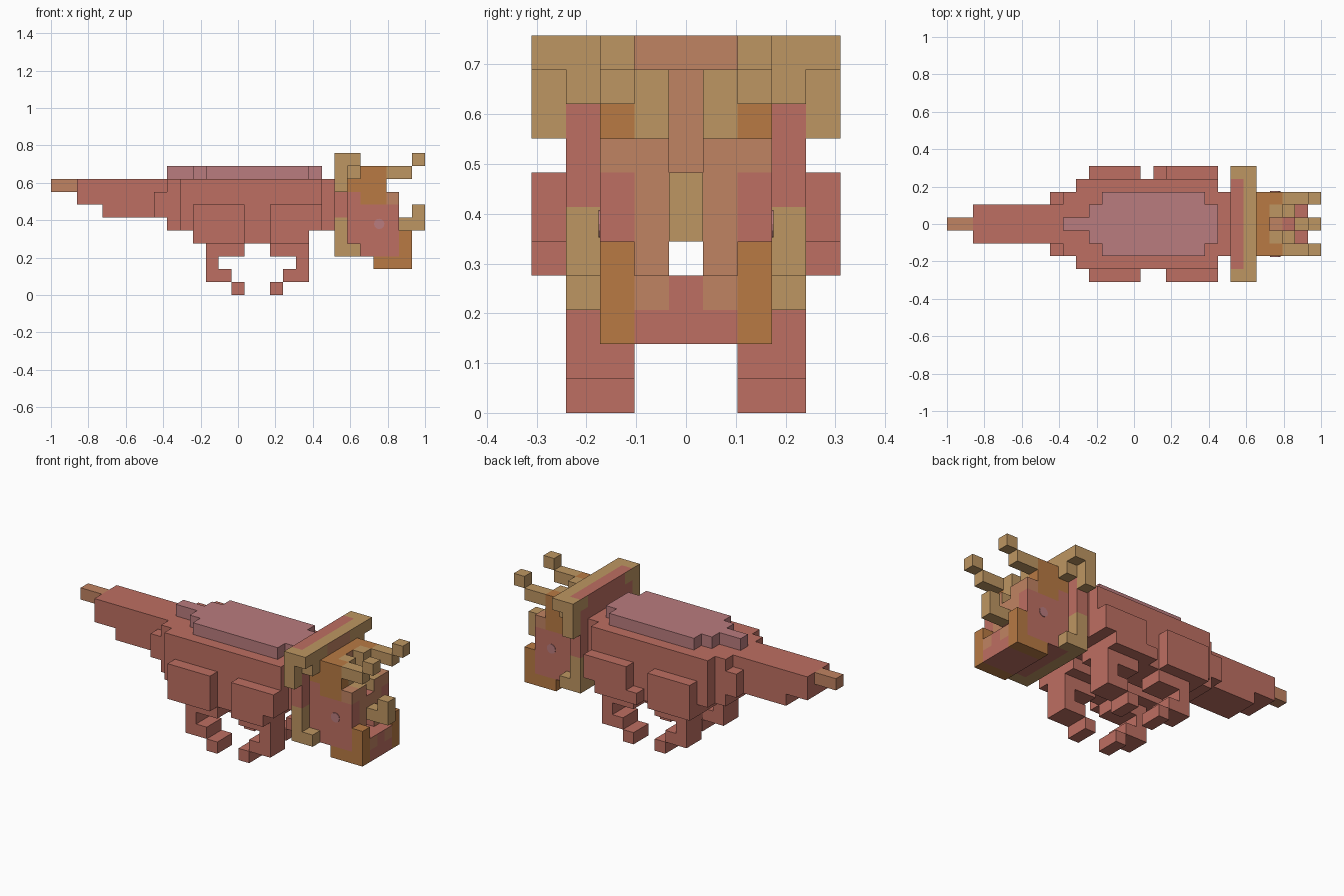
import bpy, bmesh, math
from mathutils import Vector, Matrix

cube = bpy.data.objects.get("Cube")
if cube:
    bpy.data.objects.remove(cube)

S = 2 / 29  # edge length of one block


def lin(c):
    c /= 255
    return c / 12.92 if c <= 0.04045 else ((c + 0.055) / 1.055) ** 2.4


COLOURS = {"red": (190, 111, 98), "tan": (190, 150, 98), "orange": (184, 122, 68),
           "pink": (186, 124, 126), "salmon": (192, 131, 98)}
MATS, INDEX = [], {}
for n, (name, rgb) in enumerate(COLOURS.items()):
    m = bpy.data.materials.new(name)
    col = (*[lin(c) for c in rgb], 1)
    m.diffuse_color = col
    m.use_nodes = True
    bsdf = m.node_tree.nodes["Principled BSDF"]
    bsdf.inputs["Base Color"].default_value = col
    bsdf.inputs["Roughness"].default_value = 0.9
    MATS.append(m)
    INDEX[name] = n

cells = {}  # (i, j, k) -> (part, colour)


def fill(part, colour, x, y, z, sides=(1, -1)):
    """Fill blocks; x and z are half-open ranges, y is an inclusive range mirrored in y."""
    for i in range(*x):
        for j in range(y[0], y[1] + 1):
            for k in range(*z):
                for s in sides:
                    cells[i, j * s, k] = (part, colour)


def carve(x, y, z):
    for i in range(*x):
        for j in range(-y, y + 1):
            for k in range(*z):
                cells.pop((i, j, k), None)


# Tail
fill("tail", "salmon", (0, 2), (0, 0), (8, 9))
fill("tail", "red", (2, 8), (0, 1), (7, 9))
fill("tail", "red", (4, 8), (0, 1), (6, 7))

# Body, belly and neck
fill("body", "red", (8, 9), (0, 1), (6, 9))
fill("body", "red", (8, 9), (2, 2), (6, 8))
fill("body", "red", (9, 10), (0, 2), (5, 9))
fill("body", "red", (10, 21), (0, 3), (5, 9))
fill("body", "red", (11, 20), (1, 3), (4, 5))
fill("neck", "red", (21, 22), (0, 2), (5, 9))

# Raised back plate
fill("back_plate", "pink", (9, 11), (0, 0), (9, 10))
fill("back_plate", "pink", (11, 21), (0, 1), (9, 10))
fill("back_plate", "pink", (12, 20), (2, 2), (9, 10))

# Rear legs
fill("rear_legs", "red", (11, 15), (4, 4), (4, 7))
fill("rear_legs", "red", (12, 15), (2, 3), (3, 4))
fill("rear_legs", "red", (12, 13), (2, 3), (1, 3))
fill("rear_legs", "red", (13, 14), (2, 3), (1, 2))
fill("rear_legs", "red", (14, 15), (2, 3), (0, 1))

# Front legs
fill("front_legs", "red", (17, 21), (4, 4), (5, 7))
fill("front_legs", "red", (17, 20), (4, 4), (4, 5))
fill("front_legs", "red", (16, 17), (4, 4), (4, 5), sides=(1,))
fill("front_legs", "red", (17, 20), (2, 3), (3, 4))
fill("front_legs", "red", (19, 20), (2, 3), (1, 3))
fill("front_legs", "red", (18, 19), (2, 3), (1, 2))
fill("front_legs", "red", (17, 18), (2, 3), (0, 1))

# Neck frill
fill("frill", "red", (22, 23), (0, 3), (6, 10))
fill("frill", "tan", (22, 23), (0, 3), (3, 6))
fill("frill", "red", (22, 23), (0, 2), (4, 6))
fill("frill", "tan", (22, 23), (4, 4), (8, 11))
fill("frill", "red", (22, 23), (0, 3), (10, 11))
fill("frill", "tan", (23, 24), (0, 4), (10, 11))
fill("frill", "tan", (23, 24), (3, 3), (9, 10))
fill("frill", "tan", (23, 24), (3, 3), (3, 4))

# Head with a notch between the brows and a gap through the mouth
fill("head", "red", (23, 27), (0, 2), (3, 8))
fill("head", "orange", (23, 26), (0, 2), (8, 10))
fill("head", "orange", (24, 26), (2, 2), (7, 8))
fill("head", "tan", (25, 26), (0, 1), (8, 10))
fill("head", "tan", (26, 27), (0, 1), (7, 8))
fill("head", "salmon", (26, 27), (2, 2), (7, 8))
carve((25, 27), 0, (7, 10))
carve((22, 28), 0, (4, 5))

# Beak
fill("beak", "red", (25, 28), (0, 1), (2, 3))
fill("beak", "red", (27, 28), (0, 1), (3, 4))
fill("beak", "orange", (25, 28), (2, 2), (2, 3))
fill("beak", "orange", (27, 28), (2, 2), (3, 5))

# Nose horn and brow horns
fill("nose_horn", "tan", (27, 28), (0, 0), (5, 6))
fill("nose_horn", "tan", (28, 29), (0, 0), (5, 7))
fill("brow_horns", "tan", (26, 28), (2, 2), (9, 10))
fill("brow_horns", "tan", (28, 29), (2, 2), (10, 11))


def paint(part, colour, cell, axis, sign):
    """Colour of one exposed block face."""
    i, j, k = cell
    front = axis == 0 and sign > 0
    back = axis == 0 and sign < 0
    if part == "head" and front and abs(j) <= 1:
        return "tan" if k >= 8 and j else "salmon"
    if part == "head" and axis == 2 and i == 25 and k == 6:
        return "salmon"
    if part == "beak" and front and k == 3 and abs(j) == 1:
        return "salmon"
    if part == "frill" and front and k == 10 and abs(j) <= 1:
        return "salmon"
    if part == "frill" and back and k == 10 and abs(j) == 3:
        return "tan"
    return colour


def build(part):
    """Skin the exposed faces of one part and merge flat areas."""
    bm = bmesh.new()
    for cell, (owner, colour) in cells.items():
        if owner != part:
            continue
        centre = Vector((cell[0] + 0.5 - 14.5, cell[1], cell[2] + 0.5)) * S
        for axis in range(3):
            for sign in (1, -1):
                near = list(cell)
                near[axis] += sign
                if tuple(near) in cells:
                    continue
                n, u, v = Vector(), Vector(), Vector()
                n[axis], u[(axis + 1) % 3], v[(axis + 2) % 3] = sign, sign, 1
                quad = [bm.verts.new(centre + (n + u * a + v * b) * S / 2)
                        for a, b in ((-1, -1), (1, -1), (1, 1), (-1, 1))]
                f = bm.faces.new(quad)
                f.material_index = INDEX[paint(part, colour, cell, axis, sign)]
    bmesh.ops.remove_doubles(bm, verts=bm.verts, dist=1e-4)
    bmesh.ops.dissolve_limit(bm, angle_limit=math.radians(1), verts=bm.verts,
                             edges=bm.edges, delimit={'MATERIAL'})
    add_object(part, bm)


def add_object(name, bm):
    me = bpy.data.meshes.new(name)
    bm.to_mesh(me)
    bm.free()
    for m in MATS:
        me.materials.append(m)
    bpy.context.collection.objects.link(bpy.data.objects.new(name, me))


for part in sorted({owner for owner, _ in cells.values()}):
    build(part)

# Eyes as thin plates on the cheeks
for side, name in ((1, "left_eye"), (-1, "right_eye")):
    bm = bmesh.new()
    bmesh.ops.create_cone(bm, cap_ends=True, segments=12, radius1=0.028, radius2=0.028, depth=0.006,
                          matrix=Matrix.Translation((0.755, side * 2.5 * S, 0.38))
                          @ Matrix.Rotation(math.pi / 2, 4, 'X'))
    for f in bm.faces:
        f.material_index = INDEX["pink"]
    add_object(name, bm)
